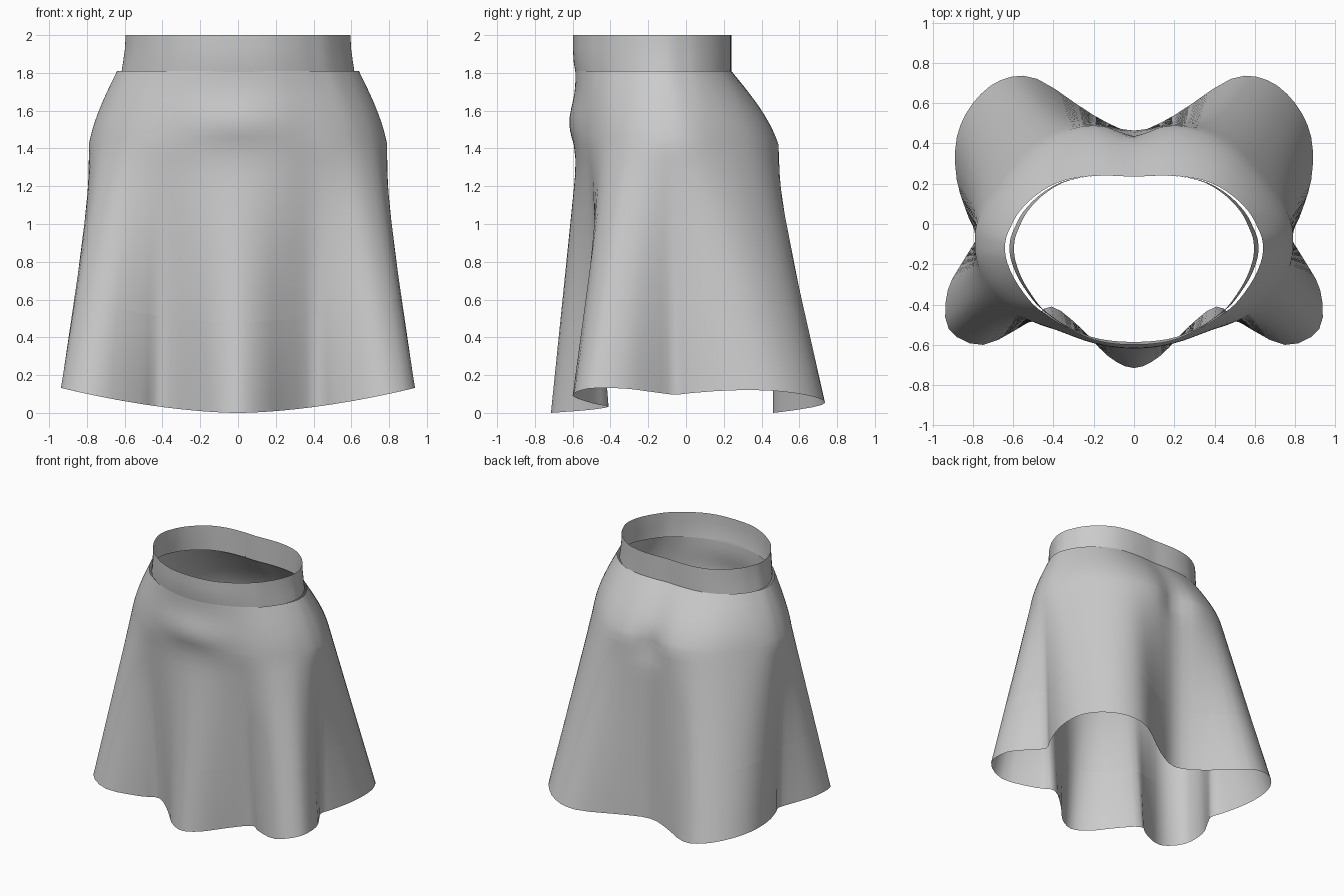
import bpy, bmesh, math
from mathutils import Vector

if "Cube" in bpy.data.objects:
    bpy.data.objects.remove(bpy.data.objects["Cube"])

# Half outlines (x, y) running from centre back round the side to centre front
WAIST = [(0, .235), (.12, .24), (.25, .235), (.38, .205), (.49, .14), (.57, .06),
         (.61, -.01), (.635, -.07), (.64, -.12), (.635, -.17), (.61, -.24), (.57, -.31),
         (.50, -.40), (.42, -.46), (.34, -.51), (.22, -.56), (.11, -.58), (0, -.585)]
HIP = [(0, .465), (.2, .49), (.38, .45), (.52, .37), (.63, .26), (.71, .15),
       (.76, .06), (.785, -.02), (.79, -.09), (.785, -.16), (.76, -.24), (.71, -.33),
       (.62, -.42), (.50, -.485), (.39, -.52), (.25, -.555), (.12, -.568), (0, -.57)]
HEM = [(0, .46), (.2, .54), (.48, .72), (.66, .715), (.80, .60), (.88, .43),
       (.88, .22), (.82, .03), (.78, -.06), (.84, -.17), (.925, -.33), (.92, -.52),
       (.75, -.60), (.52, -.485), (.41, -.41), (.26, -.52), (.13, -.655), (0, -.715)]
SUB = 3
TOP, HIP_Z = 1.81, 1.42


def smooth_ring(half):
    """Mirror a half outline and refine it with a Catmull-Rom spline."""
    pts = [Vector(p) for p in half] + [Vector((-x, y)) for x, y in half[-2:0:-1]]
    n, out = len(pts), []
    for i in range(n):
        a, b, c, d = (pts[(i + k) % n] for k in (-1, 0, 1, 2))
        for s in range(SUB):
            t = s / SUB
            out.append(.5 * (2 * b + (c - a) * t + (2 * a - 5 * b + 4 * c - d) * t * t
                             + (3 * b - a - 3 * c + d) * t ** 3))
    return out


waist, hip, hem = smooth_ring(WAIST), smooth_ring(HIP), smooth_ring(HEM)


def loft(name, rings):
    """Open tube through a stack of closed rings."""
    bm = bmesh.new()
    rows = [[bm.verts.new(p) for p in r] for r in rings]
    for a, b in zip(rows, rows[1:]):
        n = len(a)
        for i in range(n):
            bm.faces.new((a[i], b[i], b[(i + 1) % n], a[(i + 1) % n]))
    bmesh.ops.recalc_face_normals(bm, faces=bm.faces)
    me = bpy.data.meshes.new(name)
    bm.to_mesh(me)
    bm.free()
    me.shade_smooth()
    ob = bpy.data.objects.new(name, me)
    bpy.context.collection.objects.link(ob)


def body(p, z):
    """Belly bulge at the front, small cleft at the centre back."""
    x, y = p
    if y < 0:
        y -= .045 * math.exp(-((z - 1.53) / .14) ** 2 - (x / .3) ** 2)
    else:
        y -= .035 * math.exp(-((z - 1.38) / .1) ** 2 - (x / .09) ** 2)
    return (x, y, z)


def hem_z(p):
    return .128 * (abs(p.x) / .92) ** 1.7


def upper(u):
    """Ring between waist (0) and hip (1)."""
    s = .5 * u + .5 * math.sin(u * math.pi / 2)
    z = TOP + (HIP_Z - TOP) * u
    return [body(a.lerp(b, s), z) for a, b in zip(waist, hip)]


def flare(h):
    """Ring below the hip: h = 0 at the hip, 1 at the seam, 2 at the hem."""
    out = []
    for a, b in zip(hip, hem):
        low = hem_z(b)
        seam = low + .48
        z = HIP_Z + (seam - HIP_Z) * h if h <= 1 else seam + (low - seam) * (h - 1)
        t = (HIP_Z - z) / (HIP_Z - low)
        out.append(body(a.lerp(b, t), z))
    return out


# Main skirt from waist to seam
loft("skirt_body", [upper(i / 10) for i in range(10)] + [flare(i / 12) for i in range(13)])

# Lower panel from seam to wavy hem
loft("hem_panel", [flare(1 + i / 6) for i in range(7)])

# Waistband standing inside the skirt opening
def band(z, sx, front):
    return [(p.x * sx, p.y - front * max(0, -p.y / .585), z) for p in waist]

loft("waistband", [band(1.80, .965, 0), band(1.86, .95, .01),
                   band(1.93, .935, .014), band(2.0, .93, .014)])
